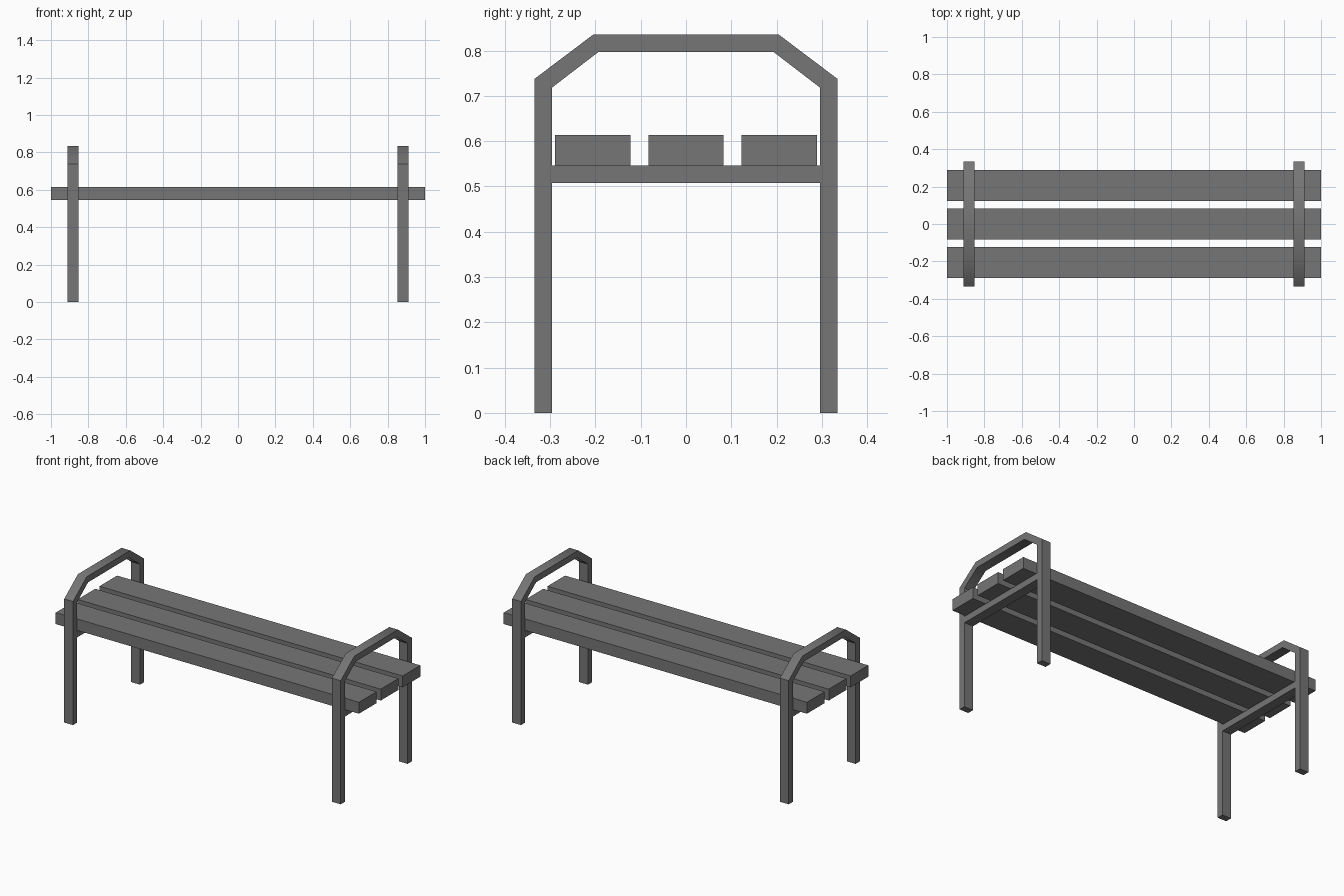
import bpy
import bmesh
from math import radians

if "Cube" in bpy.data.objects:
    bpy.data.objects.remove(bpy.data.objects["Cube"])

FRAME_X, FRAME_W = 0.883, 0.058

dark = bpy.data.materials.new("dark_grey")
dark.diffuse_color = (0.18, 0.18, 0.18, 1)
dark.use_nodes = True
dark.node_tree.nodes["Principled BSDF"].inputs["Base Color"].default_value = dark.diffuse_color


def finish(bm, name, location):
    me = bpy.data.meshes.new(name)
    bm.to_mesh(me)
    bm.free()
    me.materials.append(dark)
    ob = bpy.data.objects.new(name, me)
    ob.location = location
    bpy.context.collection.objects.link(ob)
    return ob


def box(name, size, centre):
    bm = bmesh.new()
    bmesh.ops.create_cube(bm, size=1)
    bmesh.ops.scale(bm, vec=size, verts=bm.verts)
    return finish(bm, name, centre)


def extruded_profile(name, points, x, width):
    bm = bmesh.new()
    face = bm.faces.new([bm.verts.new((-width / 2, y, z)) for y, z in points])
    res = bmesh.ops.extrude_face_region(bm, geom=[face])
    moved = [v for v in res["geom"] if isinstance(v, bmesh.types.BMVert)]
    bmesh.ops.translate(bm, vec=(width, 0, 0), verts=moved)
    bmesh.ops.recalc_face_normals(bm, faces=bm.faces)
    return finish(bm, name, (x, 0, 0))


# Bent frame profile: legs rising into a chamfered armrest
outer = [(-0.335, 0), (-0.335, 0.737), (-0.205, 0.835)]
inner = [(-0.296, 0), (-0.296, 0.718), (-0.193, 0.797)]


def mirrored(half):
    return half + [(-y, z) for y, z in reversed(half)]


frame_profile = mirrored(outer) + mirrored(inner)[::-1]

# End frames (soft shading over the shallow bends) and seat crossbars
for side, sx in (("left", -1), ("right", 1)):
    frame = extruded_profile(f"{side}_leg_armrest_frame", frame_profile, sx * FRAME_X, FRAME_W)
    frame.data.shade_smooth()
    frame.data.set_sharp_from_angle(angle=radians(45))
    box(f"{side}_crossbar", (FRAME_W, 0.592, 0.038), (sx * FRAME_X, 0, 0.527))

# Seat slats
for label, y in (("front", -0.206), ("middle", 0), ("back", 0.206)):
    box(f"{label}_seat_slat", (2.0, 0.166, 0.068), (0, y, 0.580))
